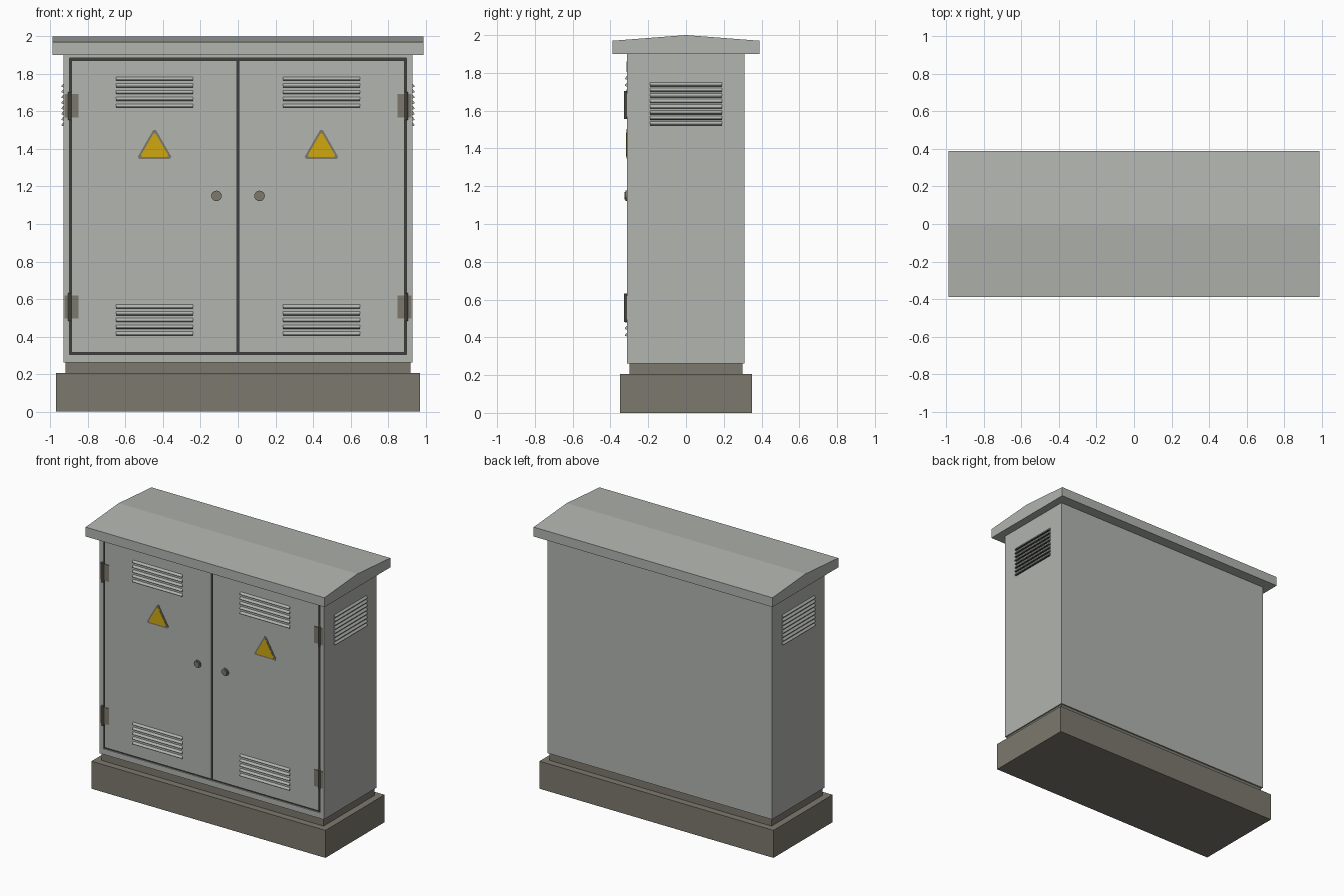
import bpy, bmesh, math
from mathutils import Vector

if "Cube" in bpy.data.objects:
    bpy.data.objects.remove(bpy.data.objects["Cube"])


def material(name, rgb):
    m = bpy.data.materials.new(name)
    m.diffuse_color = (*rgb, 1)
    m.use_nodes = True
    m.node_tree.nodes["Principled BSDF"].inputs["Base Color"].default_value = m.diffuse_color
    return m


GREY = material("light grey paint", (0.44, 0.46, 0.425))
STONE = material("brown grey concrete", (0.20, 0.19, 0.155))
DARK = material("dark gap", (0.05, 0.052, 0.045))
YELLOW = material("warning yellow", (0.62, 0.39, 0.005))

FRONT = -0.312   # outer plane of the doors
SIDE = 0.93      # outer plane of the side walls


def finish(bm, name, *mats):
    bmesh.ops.recalc_face_normals(bm, faces=bm.faces)
    me = bpy.data.meshes.new(name)
    bm.to_mesh(me)
    bm.free()
    for m in mats:
        me.materials.append(m)
    ob = bpy.data.objects.new(name, me)
    bpy.context.collection.objects.link(ob)
    return ob


def prism(bm, profile, offset):
    """Closed solid from a planar outline pushed along an offset."""
    lo = [bm.verts.new(p) for p in profile]
    hi = [bm.verts.new(Vector(p) + Vector(offset)) for p in profile]
    n = len(lo)
    faces = [bm.faces.new(lo), bm.faces.new(hi[::-1])]
    for i in range(n):
        j = (i + 1) % n
        faces.append(bm.faces.new((lo[i], hi[i], hi[j], lo[j])))
    return faces


def add_box(bm, x0, x1, y0, y1, z0, z1):
    prism(bm, [(x0, y0, z0), (x1, y0, z0), (x1, y1, z0), (x0, y1, z0)], (0, 0, z1 - z0))


def box(name, mat, *b):
    bm = bmesh.new()
    add_box(bm, *b)
    return finish(bm, name, mat)


# Foundation, plinth and cabinet body
box("concrete_base", STONE, -0.97, 0.97, -0.35, 0.35, 0, 0.206)
box("plinth", STONE, -0.92, 0.92, -0.30, 0.30, 0.206, 0.262)
box("cabinet_body", GREY, -SIDE, SIDE, -0.30, 0.31, 0.262, 1.905)

# Gabled roof with overhang
bm = bmesh.new()
prism(bm, [(-0.99, -0.39, 1.90), (-0.99, 0.39, 1.90), (-0.99, 0.39, 1.97),
           (-0.99, 0, 2.0), (-0.99, -0.39, 1.97)], (1.98, 0, 0))
finish(bm, "roof", GREY)

# Front frame around the door opening, with a dark seal behind the gaps
bm = bmesh.new()
for s in (-1, 1):
    add_box(bm, *sorted((s * SIDE, s * 0.898)), FRONT, -0.30, 0.262, 1.905)
add_box(bm, -0.898, 0.898, FRONT, -0.30, 1.885, 1.905)
add_box(bm, -0.898, 0.898, FRONT, -0.30, 0.262, 0.304)
finish(bm, "door_frame", GREY)
box("door_seal", DARK, -0.898, 0.898, -0.303, -0.299, 0.304, 1.885)


def vent(name, place, u0, u1, z0, pitch, count):
    """Row of pressed louvres, open and dark underneath."""
    bm = bmesh.new()
    for i in range(count):
        z = z0 + i * pitch
        section = [(0, z), (0.012, z + 0.003), (0.012, z + 0.007), (0, z + 0.021)]
        start = [Vector(place(u0, n, h)) for n, h in section]
        faces = prism(bm, start, Vector(place(u1, 0, 0)) - Vector(place(u0, 0, 0)))
        faces[2].material_index = 1
    finish(bm, name, GREY, DARK)


def front_wall(u, n, z):
    return (u, FRONT - n, z)


def triangle(cx, y, r, cz):
    """Triangle outline with slightly clipped corners."""
    pts = [Vector((cx + r * math.sin(a), y, cz + r * math.cos(a)))
           for a in (0, math.tau / 3, 2 * math.tau / 3)]
    out = []
    for i in range(3):
        out += [pts[i].lerp(pts[i - 1], 0.07), pts[i].lerp(pts[(i + 1) % 3], 0.07)]
    return out


def disc(bm, x, z, r, y0, y1, sides):
    prism(bm, [(x + r * math.cos(math.tau * i / sides), y0, z + r * math.sin(math.tau * i / sides))
               for i in range(sides)], (0, y1 - y0, 0))


for s, side in ((-1, "left"), (1, "right")):
    # Door leaf
    box(side + "_door", GREY, *sorted((s * 0.005, s * 0.887)), FRONT, -0.302, 0.316, 1.873)

    # Front vents, high and low
    u0, u1 = sorted((s * 0.24, s * 0.65))
    vent(side + "_upper_vent", front_wall, u0, u1, 1.62, 0.036, 5)
    vent(side + "_lower_vent", front_wall, u0, u1, 0.405, 0.036, 5)

    # Side wall vent
    vent(side + "_wall_vent", lambda u, n, z: (s * (SIDE + n), u, z), -0.19, 0.19, 1.522, 0.0295, 8)

    # Warning sign: rim plate and yellow face
    bm = bmesh.new()
    prism(bm, triangle(s * 0.445, FRONT, 0.111, 1.403), (0, -0.003, 0))
    finish(bm, side + "_sign_rim", STONE)
    bm = bmesh.new()
    prism(bm, triangle(s * 0.445, FRONT - 0.002, 0.09, 1.403), (0, -0.003, 0))
    finish(bm, side + "_sign_face", YELLOW)

    # Round lock with a small turning grip
    bm = bmesh.new()
    disc(bm, s * 0.115, 1.15, 0.028, FRONT - 0.008, FRONT, 16)
    disc(bm, s * 0.115, 1.15, 0.019, FRONT - 0.013, FRONT - 0.008, 16)
    finish(bm, side + "_lock", STONE)

    # Hinges: leaf plate with a standing knuckle
    for zc, level in ((0.557, "lower"), (1.63, "upper")):
        bm = bmesh.new()
        add_box(bm, *sorted((s * 0.85, s * 0.925)), FRONT - 0.004, FRONT, zc - 0.062, zc + 0.062)
        x = s * 0.897
        prism(bm, [(x + 0.009 * math.cos(math.tau * i / 10),
                    FRONT - 0.007 + 0.009 * math.sin(math.tau * i / 10), zc - 0.075)
                   for i in range(10)], (0, 0, 0.15))
        finish(bm, f"{side}_{level}_hinge", STONE)

# Blank label plate above the left vent
box("label_plate", GREY, -0.56, -0.37, FRONT - 0.003, FRONT, 1.805, 1.86)
